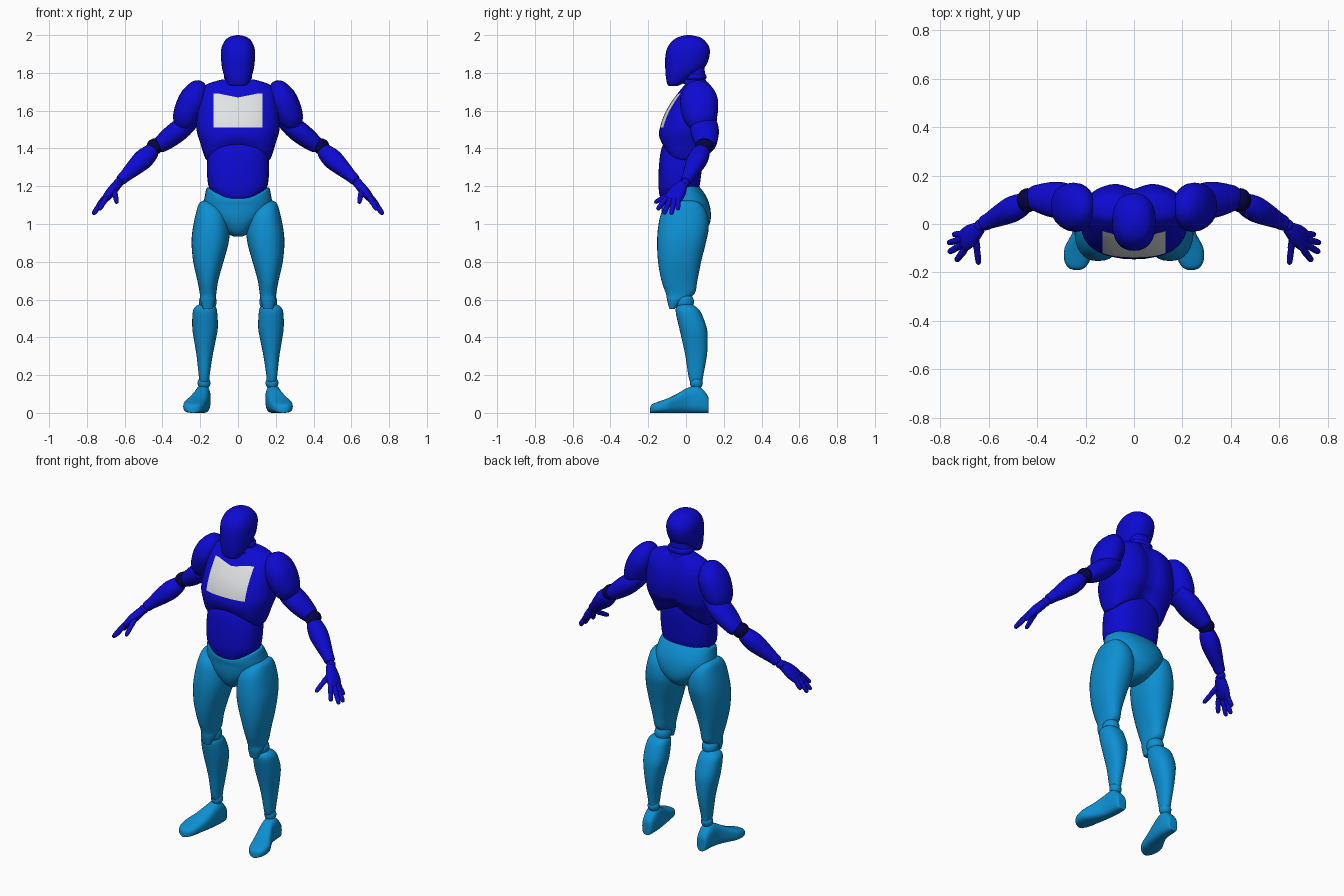
import bpy, bmesh, math
from mathutils import Vector, Matrix

cube = bpy.data.objects.get("Cube")
if cube:
    bpy.data.objects.remove(cube)


def material(name, rgb):
    m = bpy.data.materials.new(name)
    m.use_nodes = True
    m.diffuse_color = (*rgb, 1)
    m.node_tree.nodes["Principled BSDF"].inputs["Base Color"].default_value = (*rgb, 1)
    return m


BLUE = material("deep blue", (0.004, 0.003, 0.65))
TEAL = material("teal blue", (0.004, 0.28, 0.65))
PALE = material("pale grey", (0.75, 0.77, 0.78))
DARK = material("dark navy", (0.001, 0.001, 0.06))


def finish(bm, name, mats):
    bmesh.ops.recalc_face_normals(bm, faces=bm.faces[:])
    me = bpy.data.meshes.new(name)
    bm.to_mesh(me)
    bm.free()
    for m in mats:
        me.materials.append(m)
    ob = bpy.data.objects.new(name, me)
    bpy.context.collection.objects.link(ob)
    bpy.ops.object.select_all(action="DESELECT")
    ob.select_set(True)
    bpy.context.view_layer.objects.active = ob
    bpy.ops.object.shade_smooth_by_angle(angle=math.radians(45))
    return ob


def smooth_rings(rings, steps=4):
    """Catmull-Rom blend through the given rings."""
    out = []
    last = len(rings) - 1
    for i in range(last):
        p = [rings[min(max(i + k, 0), last)] for k in (-1, 0, 1, 2)]
        for s in range(steps):
            t = s / steps
            out.append([b + 0.5 * t * (c - a + t * (2*a - 5*b + 4*c - d + t * (3*(b - c) + d - a)))
                        for a, b, c, d in zip(*p)])
    return out + [list(rings[-1])]


def loft(name, rings, mats, matrix=None, side=1, power=2.3, sides=32, deform=None, post=None):
    """Rings are (height, x min, x max, y min, y max) in local space."""
    bm = bmesh.new()
    rows = []
    for z, x0, x1, y0, y1 in smooth_rings(rings):
        row = []
        for k in range(sides):
            a = math.tau * k / sides
            c, s = math.cos(a), math.sin(a)
            co = Vector(((x0 + x1) / 2 + (x1 - x0) / 2 * math.copysign(abs(c) ** (2 / power), c),
                         (y0 + y1) / 2 + (y1 - y0) / 2 * math.copysign(abs(s) ** (2 / power), s), z))
            if deform:
                co = deform(co)
            if matrix:
                co = matrix @ co
            co.x *= side
            row.append(bm.verts.new(co))
        rows.append(row)
    for a, b in zip(rows, rows[1:]):
        for k in range(sides):
            j = (k + 1) % sides
            bm.faces.new((a[k], a[j], b[j], b[k]))
    bm.faces.new(rows[0])
    bm.faces.new(rows[-1])
    if post:
        post(bm)
    return finish(bm, name, mats)


def limb(name, start, end, profile, mat, side, sides=24):
    """Tube between two points; profile is (fraction, half thickness, half depth)."""
    start, end = Vector(start), Vector(end)
    z = (end - start).normalized()
    y = (Vector((0, 1, 0)) - z * z.y).normalized()
    x = y.cross(z)
    m = Matrix.Translation(start) @ Matrix((x, y, z)).transposed().to_4x4()
    length = (end - start).length
    return loft(name, [(t * length, -a, a, -b, b) for t, a, b in profile], [mat], m, side, 2.1, sides)


def ball(name, center, radii, mat, side=1):
    bm = bmesh.new()
    m = Matrix.Translation((center[0] * side, *center[1:])) @ Matrix.Diagonal((*radii, 1))
    bmesh.ops.create_uvsphere(bm, u_segments=24, v_segments=14, radius=1, matrix=m)
    return finish(bm, name, [mat])


def centred(rows):
    return [(z, -w, w, y0, y1) for z, w, y0, y1 in rows]


# Head and neck
loft("head", centred([
    (1.73, .03, -.09, -.05), (1.742, .055, -.1, -.02), (1.79, .075, -.108, .05),
    (1.83, .085, -.11, .1), (1.88, .09, -.11, .122), (1.93, .088, -.1, .125),
    (1.97, .07, -.072, .1), (1.99, .045, -.038, .07), (2.0, .008, 0, .025)]), [BLUE])
loft("neck", centred([(1.7, .08, -.01, .12), (1.76, .07, 0, .105), (1.8, .064, 0, .1),
                      (1.88, .06, 0, .095)]), [BLUE])
loft("neck_collar", centred([(1.765, .066, 0, .1), (1.772, .074, -.005, .108),
                             (1.788, .073, -.005, .107), (1.795, .064, 0, .1)]), [BLUE])


# Chest with rib arch, spine groove and a pale front panel
def chest_shape(co):
    arch = max(0, (1.5 - co.z) / 0.17) * max(0, 1 - (co.x / .17) ** 2)
    co.z += 0.085 * arch
    if co.y > 0:
        co.y -= 0.028 * math.exp(-(co.x / .045) ** 2)
    return co


def chest_panel(bm):
    cuts = [((.13, 0, 0), (1, 0, 0)), ((-.13, 0, 0), (1, 0, 0)), ((0, 0, 1.51), (0, 0, 1)),
            ((0, 0, 1.67), (-.2, 0, 1)), ((0, 0, 1.67), (.2, 0, 1)), ((0, 0, 1.69), (0, 0, 1))]
    for point, normal in cuts:
        bmesh.ops.bisect_plane(bm, geom=bm.verts[:] + bm.edges[:] + bm.faces[:],
                               plane_co=point, plane_no=normal)
    for f in bm.faces:
        c = f.calc_center_median()
        top = min(1.69, 1.67 + .2 * abs(c.x))
        if c.y < 0.02 and abs(c.x) < .13 and 1.51 < c.z < top:
            f.material_index = 1


loft("chest", centred([
    (1.33, .14, -.09, .08), (1.335, .165, -.115, .1), (1.37, .182, -.13, .115),
    (1.43, .2, -.142, .135), (1.5, .22, -.14, .16), (1.58, .216, -.115, .172),
    (1.65, .207, -.075, .165), (1.7, .197, -.037, .15), (1.74, .165, -.005, .13),
    (1.765, .085, .01, .11)]), [BLUE, PALE], power=2.5, sides=48,
    deform=chest_shape, post=chest_panel)

# Abdomen and pelvis
loft("abdomen", centred([
    (1.125, .07, -.11, .03), (1.14, .105, -.136, .05), (1.18, .145, -.144, .065),
    (1.22, .16, -.146, .075), (1.31, .165, -.143, .085), (1.4, .155, -.13, .09),
    (1.45, .13, -.1, .08)]), [BLUE], power=2.5)


def waist_dip(co):
    if co.y < 0 and co.z > 1.1:
        co.z -= 0.06 * (co.z - 1.1) / 0.1 * max(0, 1 - (co.x / .165) ** 2)
    return co


loft("pelvis", centred([
    (1.2, .15, -.11, .065), (1.19, .166, -.128, .077), (1.15, .175, -.133, .105),
    (1.1, .18, -.13, .125), (1.04, .15, -.127, .132), (.99, .095, -.115, .12),
    (.95, .055, -.09, .08), (.935, .025, -.06, .03)]), [TEAL], deform=waist_dip)

# Arms and legs on both sides
HANDED = (("left", 1), ("right", -1))
FINGERS = {
    "little": ((.698, -.042, 1.145), (.747, -.043, 1.075)),
    "ring": ((.71, -.062, 1.138), (.768, -.078, 1.05)),
    "middle": ((.71, -.084, 1.132), (.765, -.117, 1.052)),
    "index": ((.698, -.104, 1.138), (.735, -.152, 1.075)),
    "thumb": ((.655, -.05, 1.18), (.642, -.167, 1.112)),
}
FOOT_AXES = Matrix(((1, 0, 0, 0), (0, 0, 1, 0), (0, 1, 0, 0), (0, 0, 0, 1)))

for hand, s in HANDED:
    limb(hand + "_shoulder", (.195, .06, 1.755), (.305, .08, 1.5),
         [(0, .015, .02), (.08, .045, .06), (.3, .072, .096), (.55, .077, .1),
          (.8, .066, .085), (.95, .04, .055), (1, .02, .03)], BLUE, s)
    limb(hand + "_upper_arm", (.23, .09, 1.56), (.43, .11, 1.405),
         [(0, .04, .06), (.3, .054, .075), (.55, .056, .073), (.8, .049, .06),
          (.95, .04, .048), (1, .025, .035)], BLUE, s)
    ball(hand + "_elbow", (.44, .098, 1.41), (.044, .05, .043), DARK, s)
    limb(hand + "_forearm", (.445, .09, 1.395), (.625, 0, 1.228),
         [(0, .028, .03), (.06, .042, .044), (.3, .053, .053), (.55, .046, .047),
          (.85, .032, .034), (.97, .029, .031), (1, .02, .02)], BLUE, s)
    ball(hand + "_wrist", (.634, -.006, 1.216), (.026, .026, .026), BLUE, s)
    limb(hand + "_palm", (.632, -.012, 1.218), (.712, -.076, 1.122),
         [(0, .018, .02), (.1, .024, .028), (.5, .026, .045), (.85, .02, .047),
          (1, .01, .038)], BLUE, s)
    for finger, (base, tip) in FINGERS.items():
        limb(f"{hand}_{finger}_finger", base, tip,
             [(0, .013, .013), (.35, .015, .015), (.5, .013, .013), (.65, .0135, .0135),
              (.92, .011, .011), (1, .004, .004)], BLUE, s, 12)

    loft(hand + "_thigh", [
        (1.125, .15, .18, -.03, .03), (1.11, .115, .205, -.085, .075),
        (1.06, .065, .222, -.13, .11), (.98, .045, .239, -.148, .12),
        (.9, .05, .246, -.153, .105), (.8, .077, .237, -.148, .08),
        (.7, .105, .215, -.13, .06), (.63, .115, .202, -.106, .045),
        (.595, .12, .2, -.1, -.01), (.55, .135, .185, -.088, -.06)], [TEAL], side=s)
    ball(hand + "_knee", (.16, -.008, .588), (.047, .05, .05), TEAL, s)
    loft(hand + "_shin", [
        (.575, .135, .205, -.03, .03), (.56, .118, .228, -.05, .055),
        (.53, .11, .24, -.054, .08), (.45, .107, .242, -.036, .11),
        (.38, .119, .232, -.02, .115), (.3, .135, .219, -.003, .11),
        (.2, .15, .208, .012, .092), (.165, .153, .204, .022, .085),
        (.155, .165, .195, .035, .07)], [TEAL], side=s)
    ball(hand + "_ankle", (.18, .055, .158), (.034, .034, .034), TEAL, s)
    foot = [(.12, .185, .018, .06), (.113, .185, .032, .095), (.065, .186, .041, .142),
            (.01, .192, .043, .133), (-.05, .21, .052, .1), (-.1, .228, .059, .076),
            (-.15, .235, .053, .058), (-.18, .237, .035, .045), (-.19, .237, .012, .028)]
    loft(hand + "_foot", [(y, x - w, x + w, 0, h) for y, x, w, h in foot], [TEAL],
         FOOT_AXES, s, 2.8)
